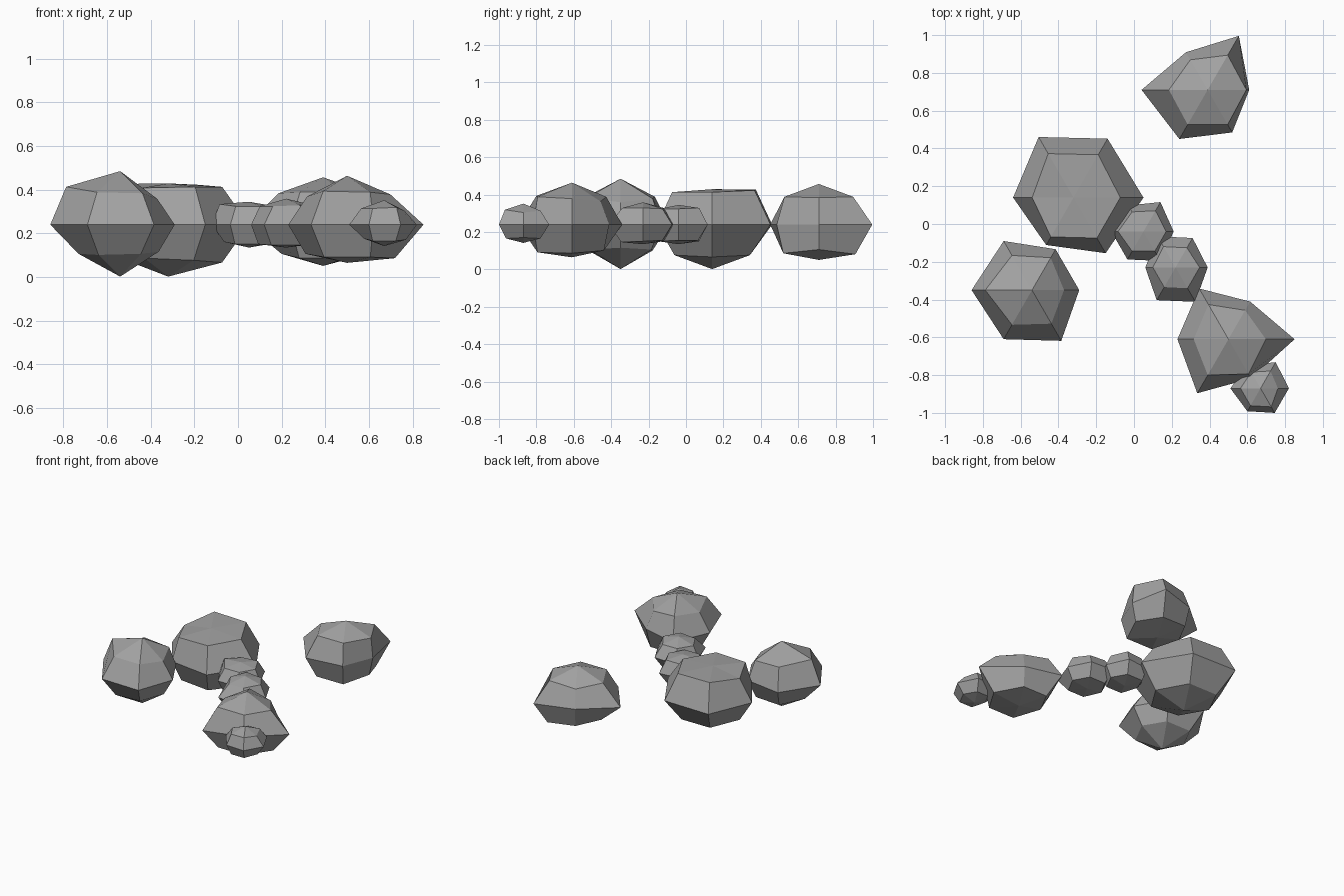
import bpy
import bmesh
from math import cos, sin, pi

SIDES = 6
MID_HEIGHT = 0.24      # every stone has its girdle at this height
FLATTEN = 0.70         # stones are squashed vertically

if "Cube" in bpy.data.objects:
    bpy.data.objects.remove(bpy.data.objects["Cube"], do_unlink=True)

stone_grey = bpy.data.materials.new("stone_grey")
stone_grey.use_nodes = True
grey = (0.36, 0.36, 0.36, 1.0)
stone_grey.diffuse_color = grey
stone_grey.node_tree.nodes["Principled BSDF"].inputs["Base Color"].default_value = grey


def ring(bm, radii, tilt):
    """One six-sided ring of a lumpy ball; radii are in hundredths."""
    verts = []
    for i, r in enumerate(radii):
        turn = 2 * pi * i / SIDES
        r = r / 100
        verts.append(bm.verts.new((r * cos(tilt) * cos(turn),
                                   r * cos(tilt) * sin(turn),
                                   r * sin(tilt) * FLATTEN)))
    return verts


def stone(name, x, y, peak, upper, girdle, lower, base):
    """Faceted stone: a low-poly ball with its own radius at each corner."""
    bm = bmesh.new()
    top = bm.verts.new((0, 0, peak / 100 * FLATTEN))
    bottom = bm.verts.new((0, 0, -base / 100 * FLATTEN))
    rings = [ring(bm, upper, pi / 4), ring(bm, girdle, 0), ring(bm, lower, -pi / 4)]
    for i in range(SIDES):
        j = (i + 1) % SIDES
        bm.faces.new((top, rings[0][i], rings[0][j]))
        for above, below in zip(rings, rings[1:]):
            bm.faces.new((above[i], below[i], below[j], above[j]))
        bm.faces.new((bottom, rings[-1][j], rings[-1][i]))
    bmesh.ops.recalc_face_normals(bm, faces=bm.faces)
    mesh = bpy.data.meshes.new(name)
    bm.to_mesh(mesh)
    bm.free()
    mesh.materials.append(stone_grey)
    obj = bpy.data.objects.new(name, mesh)
    obj.location = (x, y, MID_HEIGHT)
    bpy.context.collection.objects.link(obj)
    return obj


# Large boulders
stone("largest_boulder", -0.32, 0.14, peak=27, base=34,
      upper=(35, 37, 38, 31, 34, 35),
      girdle=(37, 36, 37, 32, 29, 34),
      lower=(35, 33, 33, 31, 31, 33))
stone("left_boulder", -0.54, -0.35, peak=35, base=34,
      upper=(24, 28, 30, 35, 30, 29),
      girdle=(25, 25, 30, 32, 30, 31),
      lower=(25, 27, 28, 27, 28, 27))
stone("front_boulder", 0.50, -0.61, peak=32, base=25,
      upper=(28, 25, 30, 26, 31, 30),
      girdle=(35, 23, 31, 27, 33, 24),
      lower=(31, 28, 28, 27, 30, 30))
stone("back_boulder", 0.39, 0.71, peak=31, base=27,
      upper=(29, 30, 26, 29, 30, 30),
      girdle=(22, 33, 23, 35, 30, 26),
      lower=(27, 32, 28, 27, 31, 31))

# Small stones bridging the boulders
stone("inner_link_stone", 0.05, -0.04, peak=15, base=15,
      upper=(17, 18, 17, 19, 17, 17),
      girdle=(16, 18, 16, 17, 17, 18),
      lower=(17, 17, 18, 16, 18, 18))
stone("outer_link_stone", 0.22, -0.23, peak=17, base=15,
      upper=(18, 17, 18, 17, 17, 18),
      girdle=(17, 18, 19, 16, 20, 21),
      lower=(18, 17, 18, 18, 19, 19))
stone("front_pebble", 0.67, -0.87, peak=16, base=14,
      upper=(13, 15, 14, 15, 15, 16),
      girdle=(15, 16, 14, 16, 14, 15),
      lower=(14, 15, 14, 13, 15, 15))
